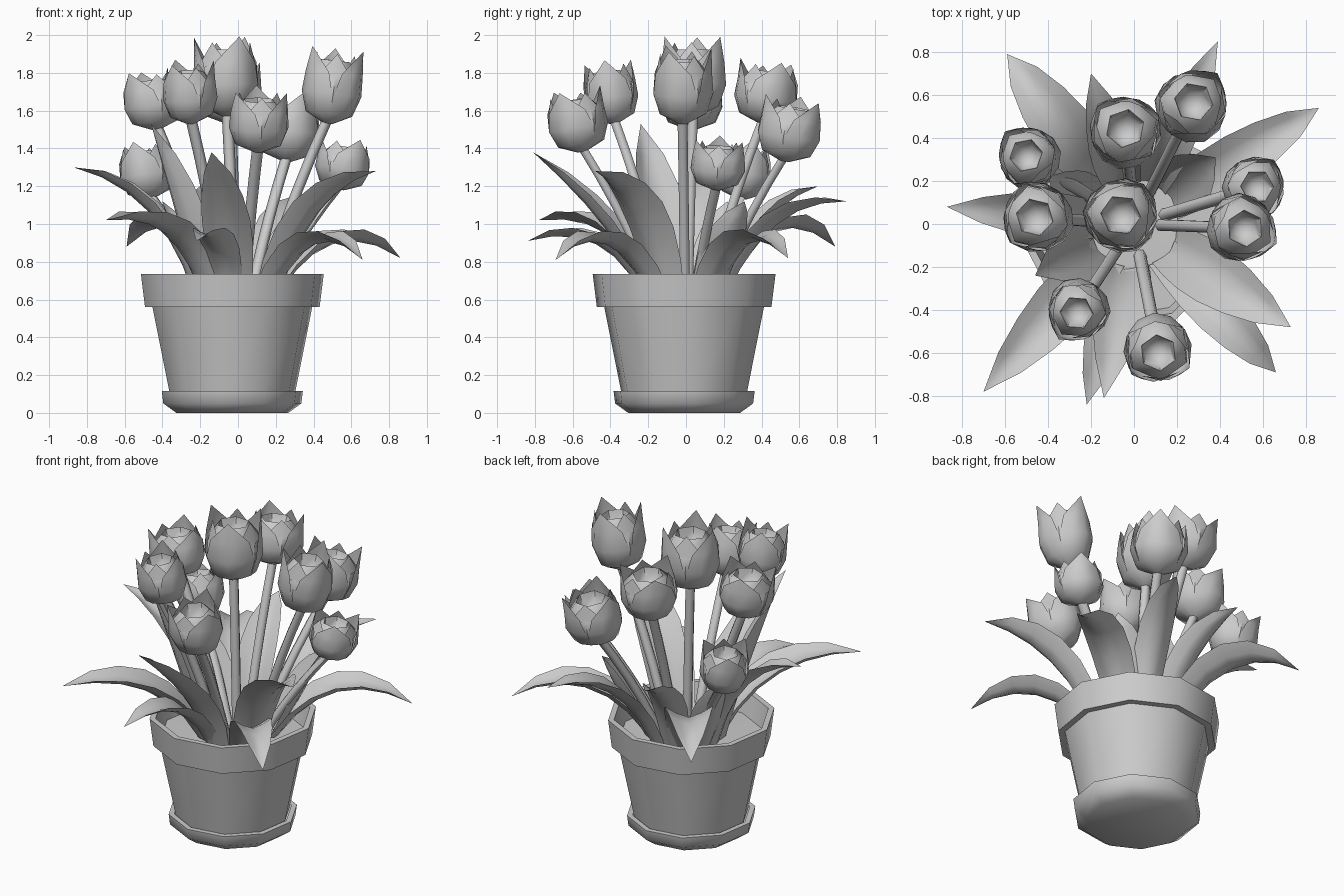
import bpy, bmesh, math
from mathutils import Vector, Matrix

if "Cube" in bpy.data.objects:
    bpy.data.objects.remove(bpy.data.objects["Cube"])

grey = bpy.data.materials.new("plain_grey")
grey.use_nodes = True
grey.diffuse_color = (0.6, 0.6, 0.6, 1)
grey.node_tree.nodes["Principled BSDF"].inputs["Base Color"].default_value = (0.6, 0.6, 0.6, 1)

CENTRE = Vector((-0.03, -0.01, 0))


def finish(name, bm, angle=40):
    bmesh.ops.remove_doubles(bm, verts=bm.verts, dist=0.0005)
    mesh = bpy.data.meshes.new(name)
    bm.to_mesh(mesh)
    bm.free()
    mesh.materials.append(grey)
    obj = bpy.data.objects.new(name, mesh)
    bpy.context.collection.objects.link(obj)
    bpy.ops.object.select_all(action='DESELECT')
    bpy.context.view_layer.objects.active = obj
    obj.select_set(True)
    bpy.ops.object.shade_smooth_by_angle(angle=math.radians(angle))


def skin(bm, rows, closed=False):
    """Bridge rows of points with quads."""
    rings = [[bm.verts.new(p) for p in row] for row in rows]
    n = len(rings[0])
    for a, b in zip(rings, rings[1:]):
        for i in range(n if closed else n - 1):
            j = (i + 1) % n
            bm.faces.new((a[i], a[j], b[j], b[i]))


def ring(radius, z, sides, turn=0.0):
    return [Vector((radius * math.cos(math.tau * i / sides + turn),
                    radius * math.sin(math.tau * i / sides + turn), z)) for i in range(sides)]


def lathe(name, profile):
    bm = bmesh.new()
    skin(bm, [[CENTRE + p for p in ring(r, z, 10, math.radians(9))] for r, z in profile], True)
    finish(name, bm, 60)


def bezier(a, b, c, t):
    return a * (1 - t) ** 2 + b * 2 * t * (1 - t) + c * t * t


# Pot, rim and saucer
lathe("saucer", [(0.001, 0), (0.30, 0), (0.37, 0.05), (0.378, 0.115), (0.345, 0.115)])
lathe("pot_body", [(0.335, 0.1), (0.43, 0.57)])
lathe("pot_rim", [(0.42, 0.56), (0.468, 0.56), (0.49, 0.735), (0.455, 0.735), (0.425, 0.6)])
lathe("soil", [(0.43, 0.6), (0.001, 0.61)])


def stem(name, base, bend, top, radius=0.03):
    bm = bmesh.new()
    skin(bm, [[bezier(base, bend, top, k / 5) + p for p in ring(radius, 0, 6)]
              for k in range(6)], True)
    finish(name, bm, 70)


# Cup closing to a small mouth, then turning inward: (radius, height)
CUP = [(0.1, 0), (0.72, 0.14), (0.92, 0.4), (0.88, 0.64), (0.52, 0.84), (0.4, 0.6), (0.001, 0.5)]
# Outer petal rows: (height, radius, half angle)
PETAL = [(0, 0.15, 60), (0.13, 0.78, 60), (0.4, 1, 58), (0.68, 0.96, 46)]


def tulip(name, middle, axis, height, radius, spin):
    bm = bmesh.new()
    skin(bm, [ring(r, h, 6, spin) for r, h in CUP], True)
    for k in range(3):
        mid = spin + math.tau * k / 3
        rows = []
        for h, r, half in PETAL:
            row = []
            for s in (-1, -0.5, 0, 0.5, 1):
                a = mid + math.radians(half) * s
                q = r * (1 - 0.07 * abs(s))
                row.append(Vector((q * math.cos(a), q * math.sin(a), h)))
            rows.append(row)
        rows.append([Vector((0.95 * math.cos(mid), 0.95 * math.sin(mid), 1.0))] * 5)
        skin(bm, rows)
        # Short inner petal tip between the outer ones
        a = mid + math.pi / 3
        tri = [Vector((0.88 * math.cos(a + d), 0.88 * math.sin(a + d), 0.62)) for d in (-0.7, 0, 0.7)]
        skin(bm, [tri, [Vector((0.7 * math.cos(a), 0.7 * math.sin(a), 0.93))] * 3])
    turn = axis.to_track_quat('Z', 'Y').to_matrix().to_4x4()
    bm.transform(Matrix.Translation(middle) @ turn @ Matrix.Diagonal((radius, radius, height, 1))
                 @ Matrix.Translation((0, 0, -0.5)))
    bmesh.ops.dissolve_degenerate(bm, dist=0.0005, edges=bm.edges)
    finish(name, bm, 50)


# Flowers: head centre x, y, bottom z, height, radius
FLOWERS = [(-0.06, 0.04, 1.57, 0.42, 0.18), (0.5, -0.02, 1.53, 0.4, 0.165),
           (0.56, 0.17, 1.18, 0.27, 0.15), (0.27, 0.55, 1.33, 0.34, 0.175),
           (-0.04, 0.43, 1.53, 0.33, 0.175), (-0.49, 0.31, 1.13, 0.3, 0.15),
           (-0.45, 0.03, 1.5, 0.31, 0.17), (-0.26, -0.4, 1.53, 0.33, 0.15),
           (0.11, -0.58, 1.38, 0.33, 0.165)]
for n, (x, y, z, h, r) in enumerate(FLOWERS, 1):
    out = Vector((x, y, 0))
    axis = Vector((x * 0.25, y * 0.3, 1)).normalized()
    middle = Vector((x, y, z + h / 2))
    base = middle - axis * h * 0.48
    root = out * 0.25 + Vector((0, 0, 0.6))
    stem(f"stem_{n}", root, root.lerp(base, 0.5) - out * 0.1, base + axis * 0.03)
    tulip(f"tulip_{n}", middle, axis, h, r, n * 1.1)


def leaf(name, tip, rise, reach, width):
    """Thick folded blade along a curve from the soil, over a bend, to the tip."""
    bm = bmesh.new()
    flat = Vector((tip.x, tip.y, 0))
    root = flat.normalized() * 0.22 + Vector((0, 0, 0.6))
    bend = flat * reach + Vector((0, 0, rise))
    side = Vector((-flat.y, flat.x, 0)).normalized()
    rows = []
    for k, w in enumerate((0.75, 0.9, 1, 1, 0.85, 0.55, 0)):
        t = k / 6
        along = (bend - root).lerp(tip - bend, t)
        up = side.cross(along).normalized()
        up *= -1 if up.z < 0 else 1
        half = w * width / 2
        # Rim, fold and keel of the cross-section
        section = [(-1, 0.5), (-0.5, 0.1), (0, -0.1), (0.5, 0.1), (1, 0.5),
                   (0.5, 0.22), (0, 0.04), (-0.5, 0.22)]
        rows.append([bezier(root, bend, tip, t) + (side * s + up * u) * half for s, u in section])
    skin(bm, rows, True)
    bmesh.ops.remove_doubles(bm, verts=bm.verts, dist=0.0005)
    bmesh.ops.recalc_face_normals(bm, faces=bm.faces)
    finish(name, bm, 60)


# Leaves: tip x, y, z, then bend height, bend reach, width
LEAVES = [(-0.59, 0.79, 0.88, 1.2, 0.55, 0.28), (-0.87, 0.08, 1.3, 1.2, 0.45, 0.22),
          (-0.7, -0.78, 1.02, 1.1, 0.45, 0.26), (-0.22, -0.84, 0.91, 1.05, 0.5, 0.2),
          (-0.14, -0.81, 1.38, 0.98, 0.4, 0.26), (0.73, -0.48, 1.28, 1.2, 0.5, 0.28),
          (0.66, -0.69, 0.81, 1.1, 0.6, 0.22), (0.86, 0.54, 0.82, 1.1, 0.55, 0.24),
          (0.39, 0.85, 1.12, 1.15, 0.5, 0.2), (-0.2, 0.7, 1.2, 1.1, 0.5, 0.22),
          (-0.46, -0.24, 1.53, 1.0, 0.6, 0.3), (0.38, 0.31, 1.12, 0.9, 0.8, 0.28),
          (-0.4, 0.22, 1.12, 0.9, 0.8, 0.22)]
for n, (x, y, z, rise, reach, width) in enumerate(LEAVES, 1):
    leaf(f"leaf_{n}", Vector((x, y, z)), rise, reach, width)
